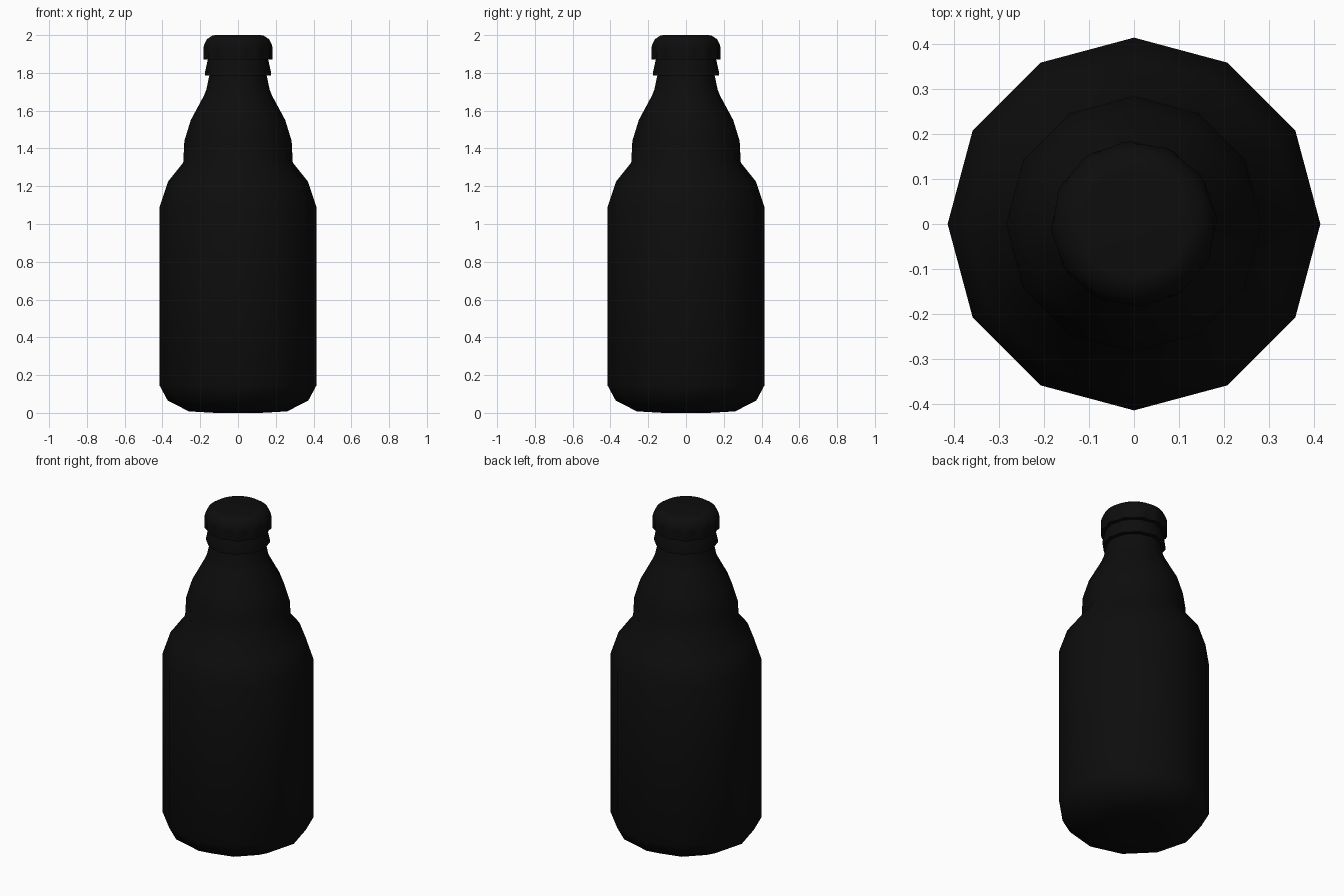
import bpy, bmesh
from math import cos, sin, tau, radians

if "Cube" in bpy.data.objects:
    bpy.data.objects.remove(bpy.data.objects["Cube"])

mat = bpy.data.materials.new("dark")
mat.diffuse_color = (0.004, 0.004, 0.004, 1)
mat.use_nodes = True
mat.node_tree.nodes["Principled BSDF"].inputs["Base Color"].default_value = mat.diffuse_color


def lathe(name, profile, sides, flute=None):
    """Revolve (radius, z) points; flute gives the radius change of every other pair of columns per ring."""
    bm = bmesh.new()
    rings = []
    for k, (r, z) in enumerate(profile):
        ring = []
        for i in range(sides):
            a = tau * i / sides
            rr = r - (flute[k] if flute and i % 4 in (2, 3) else 0)
            ring.append(bm.verts.new((rr * cos(a), rr * sin(a), z)))
        rings.append(ring)
    for lo, hi in zip(rings, rings[1:]):
        for i in range(sides):
            j = (i + 1) % sides
            bm.faces.new((lo[i], lo[j], hi[j], hi[i]))
    bm.faces.new(rings[0][::-1])
    bm.faces.new(rings[-1])
    me = bpy.data.meshes.new(name)
    bm.to_mesh(me)
    bm.free()
    me.materials.append(mat)
    ob = bpy.data.objects.new(name, me)
    bpy.context.collection.objects.link(ob)
    bpy.ops.object.select_all(action='DESELECT')
    ob.select_set(True)
    bpy.context.view_layer.objects.active = ob
    bpy.ops.object.shade_smooth_by_angle(angle=radians(40))
    return ob


# Twelve-sided bottle with bulged shoulder, neck and lip ring
lathe("bottle", [
    (0.12, 0.0), (0.26, 0.008), (0.372, 0.065), (0.415, 0.145),
    (0.415, 1.09), (0.37, 1.225), (0.29, 1.325), (0.284, 1.44),
    (0.25, 1.55), (0.18, 1.68), (0.168, 1.71), (0.152, 1.785),
    (0.174, 1.787), (0.174, 1.807), (0.16, 1.87), (0.155, 1.89)], 12)

# Crown cap with fluted skirt
lathe("crown_cap", [
    (0.165, 1.872), (0.183, 1.872), (0.184, 1.93), (0.179, 1.95),
    (0.165, 1.978), (0.136, 1.997), (0.12, 2.0)], 48,
    flute=[0, 0.009, 0.006, 0, 0, 0, 0])
